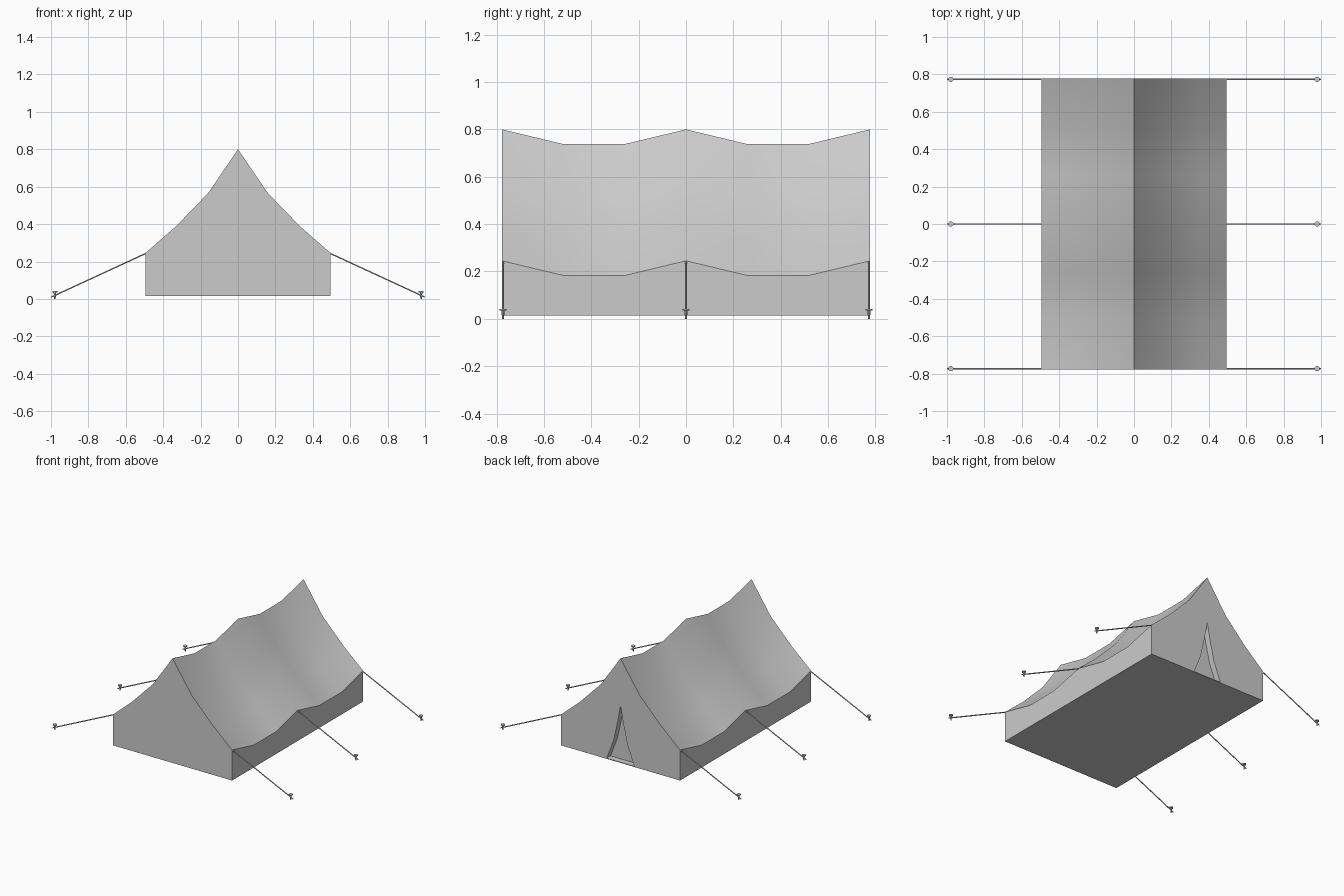
import bpy, bmesh, math
from mathutils import Vector

if "Cube" in bpy.data.objects:
    bpy.data.objects.remove(bpy.data.objects["Cube"])


def make_object(name, bm):
    bmesh.ops.recalc_face_normals(bm, faces=bm.faces)
    mesh = bpy.data.meshes.new(name)
    bm.to_mesh(mesh)
    bm.free()
    ob = bpy.data.objects.new(name, mesh)
    bpy.context.collection.objects.link(ob)
    return ob


def loft(name, rings):
    """Join equal closed rings with quads and cap both ends."""
    bm = bmesh.new()
    rows = [[bm.verts.new(p) for p in r] for r in rings]
    n = len(rows[0])
    for a, b in zip(rows, rows[1:]):
        for i in range(n):
            j = (i + 1) % n
            bm.faces.new((a[i], a[j], b[j], b[i]))
    bm.faces.new(rows[0])
    bm.faces.new(rows[-1])
    return make_object(name, bm)


def smooth(ob):
    bpy.ops.object.select_all(action='DESELECT')
    ob.select_set(True)
    bpy.context.view_layer.objects.active = ob
    bpy.ops.object.shade_smooth_by_angle(angle=math.radians(30))


def cone(bm, a, b, r1, r2, sides):
    """Tapered cylinder between two points."""
    a, b = Vector(a), Vector(b)
    d = b - a
    new = bmesh.ops.create_cone(bm, cap_ends=True, segments=sides, radius1=r1,
                                radius2=r2, depth=d.length)['verts']
    m = Vector((0, 0, 1)).rotation_difference(d).to_matrix().to_4x4()
    m.translation = (a + b) / 2
    bmesh.ops.transform(bm, matrix=m, verts=new)


# Tent canvas: concave roof section lofted along y, sagging between the poles
FLOOR, HALF_Y, SAG = 0.015, 0.777, 0.062
half = [(0.495, 0.245), (0.335, 0.385), (0.16, 0.565)]
roof = half + [(0, 0.80)] + [(-x, z) for x, z in reversed(half)]
rings = []
for i in range(-3, 4):
    sag = 0 if i % 3 == 0 else SAG
    y = HALF_Y * i / 3
    rings.append([(0.495, y, FLOOR)] + [(x, y, z - sag) for x, z in roof]
                 + [(-0.495, y, FLOOR)])
tent = loft("tent_canvas", rings)

# Shallow draped doorway in the back wall
door = [(0.115, 0.02), (0.058, 0.165), (0.025, 0.31), (0, 0.445)]
door += [(-x, z) for x, z in reversed(door[:-1])]
cutter = loft("door_cutter", [[(x, y, z) for x, z in door]
                              for y in (HALF_Y - 0.045, HALF_Y + 0.1)])
cutter.hide_render = True
mod = tent.modifiers.new("doorway", 'BOOLEAN')
mod.operation = 'DIFFERENCE'
mod.solver = 'EXACT'
mod.object = cutter
bpy.context.view_layer.objects.active = tent
bpy.ops.object.modifier_apply(modifier=mod.name)
bpy.data.objects.remove(cutter)
smooth(tent)

# Guy ropes and pegs, three per side
for side, label in ((-1, "left"), (1, "right")):
    for y, place in ((-0.773, "front"), (0, "middle"), (0.773, "back")):
        bm = bmesh.new()
        cone(bm, (side * 0.485, y, 0.247), (side * 0.998, y, 0.01), 0.004, 0.004, 6)
        smooth(make_object(f"guy_rope_{label}_{place}", bm))

        bm = bmesh.new()
        cone(bm, (side * 0.979, y, 0.0), (side * 0.979, y, 0.037), 0.004, 0.007, 8)
        cone(bm, (side * 0.979, y, 0.035), (side * 0.979, y, 0.042), 0.014, 0.014, 12)
        smooth(make_object(f"tent_peg_{label}_{place}", bm))
